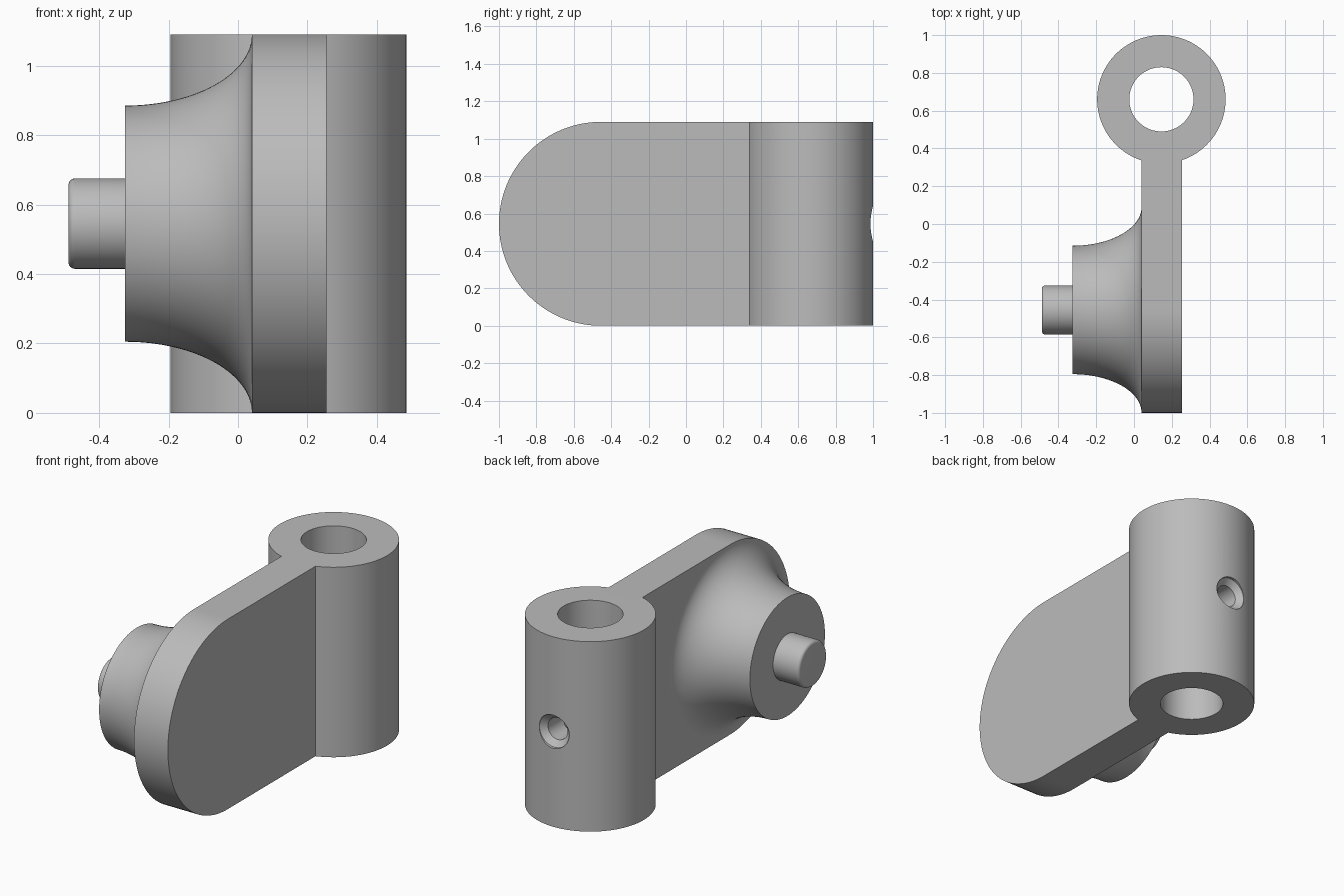
import bpy, bmesh, math
from mathutils import Matrix, Vector

cube = bpy.data.objects.get("Cube")
if cube:
    bpy.data.objects.remove(cube, do_unlink=True)

HEIGHT = 1.09
MID = HEIGHT / 2
HUB_Y = -0.455
TUBE = Vector((0.145, 0.66, 0))
PLATE_X = (0.04, 0.255)

gray = bpy.data.materials.new("plain gray")
color = (0.5, 0.5, 0.5, 1)
gray.diffuse_color = color
gray.use_nodes = True
gray.node_tree.nodes["Principled BSDF"].inputs["Base Color"].default_value = color


def finish(name, bm):
    bmesh.ops.recalc_face_normals(bm, faces=bm.faces)
    mesh = bpy.data.meshes.new(name)
    bm.to_mesh(mesh)
    bm.free()
    mesh.materials.append(gray)
    obj = bpy.data.objects.new(name, mesh)
    bpy.context.collection.objects.link(obj)
    return obj


def lathe(name, profile, origin, turn=Matrix(), closed=False, steps=128):
    """Spin (radius, height) points about z, then turn and place the result."""
    bm = bmesh.new()
    verts = [bm.verts.new((r, 0, h)) for r, h in profile]
    edges = [bm.edges.new(pair) for pair in zip(verts, verts[1:])]
    if closed:
        edges.append(bm.edges.new((verts[-1], verts[0])))
    bmesh.ops.spin(bm, geom=verts + edges, cent=(0, 0, 0), axis=(0, 0, 1),
                   angle=math.tau, steps=steps, use_merge=True)
    bmesh.ops.remove_doubles(bm, verts=bm.verts, dist=1e-5)
    bm.transform(Matrix.Translation(origin) @ turn)
    return finish(name, bm)


def smooth(obj):
    bpy.ops.object.select_all(action="DESELECT")
    obj.select_set(True)
    bpy.context.view_layer.objects.active = obj
    bpy.ops.object.shade_smooth_by_angle(angle=math.radians(30))


# Flat arm with a round front end, its back end buried in the tube wall
bm = bmesh.new()
outline = [(0.42, 0), (0.42, HEIGHT)]
for i in range(65):
    a = math.pi / 2 + math.pi * i / 64
    outline.append((HUB_Y + MID * math.cos(a), MID + MID * math.sin(a)))
face = bm.faces.new([bm.verts.new((PLATE_X[0], y, z)) for y, z in outline])
side = bmesh.ops.extrude_face_region(bm, geom=[face])["geom"]
bmesh.ops.translate(bm, vec=(PLATE_X[1] - PLATE_X[0], 0, 0),
                    verts=[v for v in side if isinstance(v, bmesh.types.BMVert)])
arm = finish("arm_plate", bm)

# Flared hub: a quarter-ellipse fillet from the plate to the boss
to_minus_x = Matrix.Rotation(-math.pi / 2, 4, "Y")
hub_origin = Vector((PLATE_X[0], HUB_Y, MID))
BOSS_R, BOSS_H = 0.34, 0.365
flare = []
for i in range(33):
    a = math.pi / 2 * i / 32
    flare.append((MID - (MID - BOSS_R) * math.sin(a), BOSS_H * (1 - math.cos(a))))
hub = lathe("flared_hub", flare + [(0, BOSS_H)], hub_origin, to_minus_x)

# Pin with a small rounded rim
PIN_R, PIN_END, RIM = 0.13, 0.528, 0.018
pin_profile = [(PIN_R, BOSS_H - 0.01)]
for i in range(7):
    a = math.pi / 2 * i / 6
    pin_profile.append((PIN_R - RIM + RIM * math.cos(a), PIN_END - RIM + RIM * math.sin(a)))
pin = lathe("pin", pin_profile + [(0, PIN_END)], hub_origin, to_minus_x, steps=64)

# Upright tube
tube = lathe("upright_tube", [(0.17, 0), (0.34, 0), (0.34, HEIGHT), (0.17, HEIGHT)],
             TUBE, closed=True)

# Countersunk screw hole through the back wall of the tube
to_plus_y = Matrix.Rotation(-math.pi / 2, 4, "X")
cutter = lathe("screw_hole_cutter",
               [(0, 0.02), (0.062, 0.02), (0.062, 0.295), (0.095, 0.325), (0.095, 0.4), (0, 0.4)],
               TUBE + Vector((0, 0, MID)), to_plus_y, steps=48)
cutter.hide_render = True
cut = tube.modifiers.new("screw_hole", "BOOLEAN")
cut.operation = "DIFFERENCE"
cut.solver = "EXACT"
cut.object = cutter
bpy.context.view_layer.objects.active = tube
bpy.ops.object.modifier_apply(modifier=cut.name)
bpy.data.objects.remove(cutter, do_unlink=True)

for part in (arm, hub, pin, tube):
    smooth(part)
